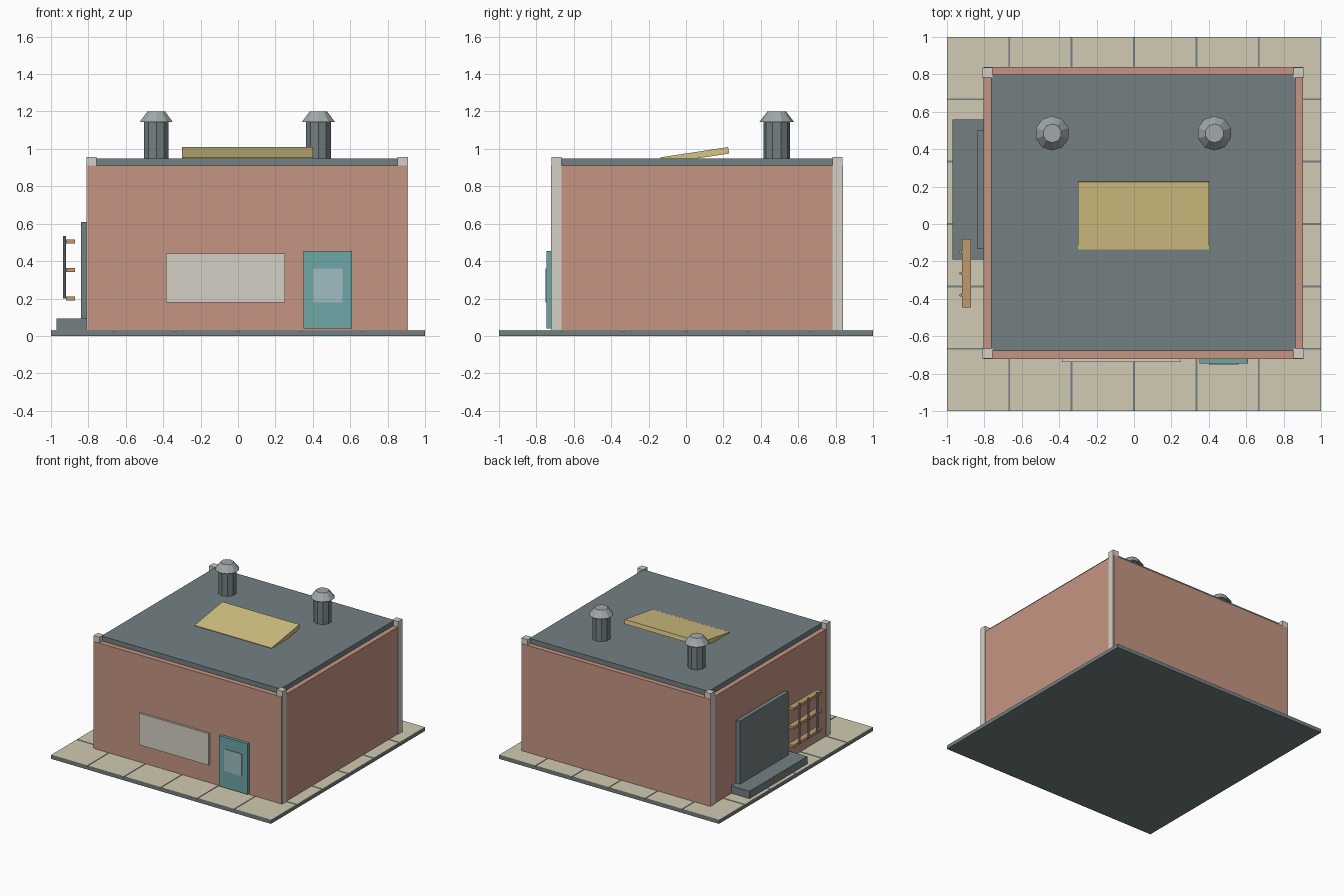
import bpy, math

if "Cube" in bpy.data.objects:
    bpy.data.objects.remove(bpy.data.objects["Cube"])


def mat(name, r, g, b):
    m = bpy.data.materials.new(name)
    lin = [(c / 255) ** 2.2 for c in (r, g, b)]
    m.diffuse_color = (*lin, 1)
    m.use_nodes = True
    m.node_tree.nodes["Principled BSDF"].inputs["Base Color"].default_value = m.diffuse_color
    return m


BRICK = mat("brick", 196, 148, 130)
SLATE = mat("slate", 115, 127, 129)
STONE = mat("stone", 208, 200, 178)
PALE = mat("pale", 211, 207, 196)
TEAL = mat("teal", 110, 165, 165)
GLASS = mat("glass", 158, 188, 192)
YELLOW = mat("yellow", 212, 194, 130)
WOOD = mat("wood", 190, 155, 110)
METAL = mat("metal", 160, 166, 168)


def box(name, x, y, z, m):
    """Box from (min, max) ranges on each axis."""
    bpy.ops.mesh.primitive_cube_add(size=1, location=[sum(r) / 2 for r in (x, y, z)])
    o = bpy.context.object
    o.name = name
    o.scale = [r[1] - r[0] for r in (x, y, z)]
    bpy.ops.object.transform_apply(location=False, rotation=False, scale=True)
    o.data.materials.append(m)
    return o


def cone(name, x, y, z, r1, r2, sides, m):
    bpy.ops.mesh.primitive_cone_add(vertices=sides, radius1=r1, radius2=r2,
                                    depth=z[1] - z[0], location=(x, y, sum(z) / 2))
    o = bpy.context.object
    o.name = name
    o.data.materials.append(m)


# Ground slab with a 6 x 6 grid of paving tiles
box("ground_slab", (-1, 1), (-1, 1), (0, 0.027), SLATE)
step, gap = 1 / 3, 0.005
for i in range(6):
    for j in range(6):
        x0, y0 = -1 + i * step, -1 + j * step
        box("paving_tile",
            (x0 + (gap if i else 0), x0 + step - (gap if i < 5 else 0)),
            (y0 + (gap if j else 0), y0 + step - (gap if j < 5 else 0)),
            (0.027, 0.031), STONE)

# Building body, roof and corner posts
box("walls", (-0.805, 0.903), (-0.722, 0.84), (0.03, 0.91), BRICK)
box("roof", (-0.765, 0.863), (-0.68, 0.80), (0.91, 0.95), SLATE)
for px in (-0.783, 0.881):
    for py in (-0.692, 0.81):
        box("corner_post", (px - 0.027, px + 0.027), (py - 0.027, py + 0.027),
            (0.03, 0.957), PALE)

# Roof vents with bevelled caps
for vx in (-0.437, 0.43):
    cone("vent_pipe", vx, 0.485, (0.95, 1.145), 0.07, 0.07, 10, SLATE)
    cone("vent_cap", vx, 0.485, (1.145, 1.2), 0.092, 0.05, 10, METAL)

# Tilted roof panel
panel = box("roof_panel", (-0.30, 0.40), (-0.136, 0.23), (0.9475, 0.9825), YELLOW)
panel.rotation_euler.x = math.radians(8.6)

# Front board and door
box("front_board", (-0.385, 0.25), (-0.738, -0.72), (0.18, 0.44), PALE)
box("door", (0.35, 0.61), (-0.746, -0.72), (0.04, 0.455), TEAL)
box("door_window", (0.40, 0.56), (-0.752, -0.74), (0.18, 0.36), GLASS)

# Left side loading step and shutter
box("loading_step", (-0.97, -0.80), (-0.19, 0.56), (0.03, 0.092), SLATE)
box("shutter", (-0.84, -0.80), (-0.13, 0.50), (0.092, 0.61), SLATE)

# Left side rack: slats and upright rods
for z in (0.2, 0.353, 0.505):
    box("rack_slat", (-0.92, -0.872), (-0.447, -0.08), (z - 0.011, z + 0.011), WOOD)
for y in (-0.15, -0.265, -0.38):
    cone("rack_rod", -0.927, y, (0.2, 0.535), 0.008, 0.008, 8, METAL)
